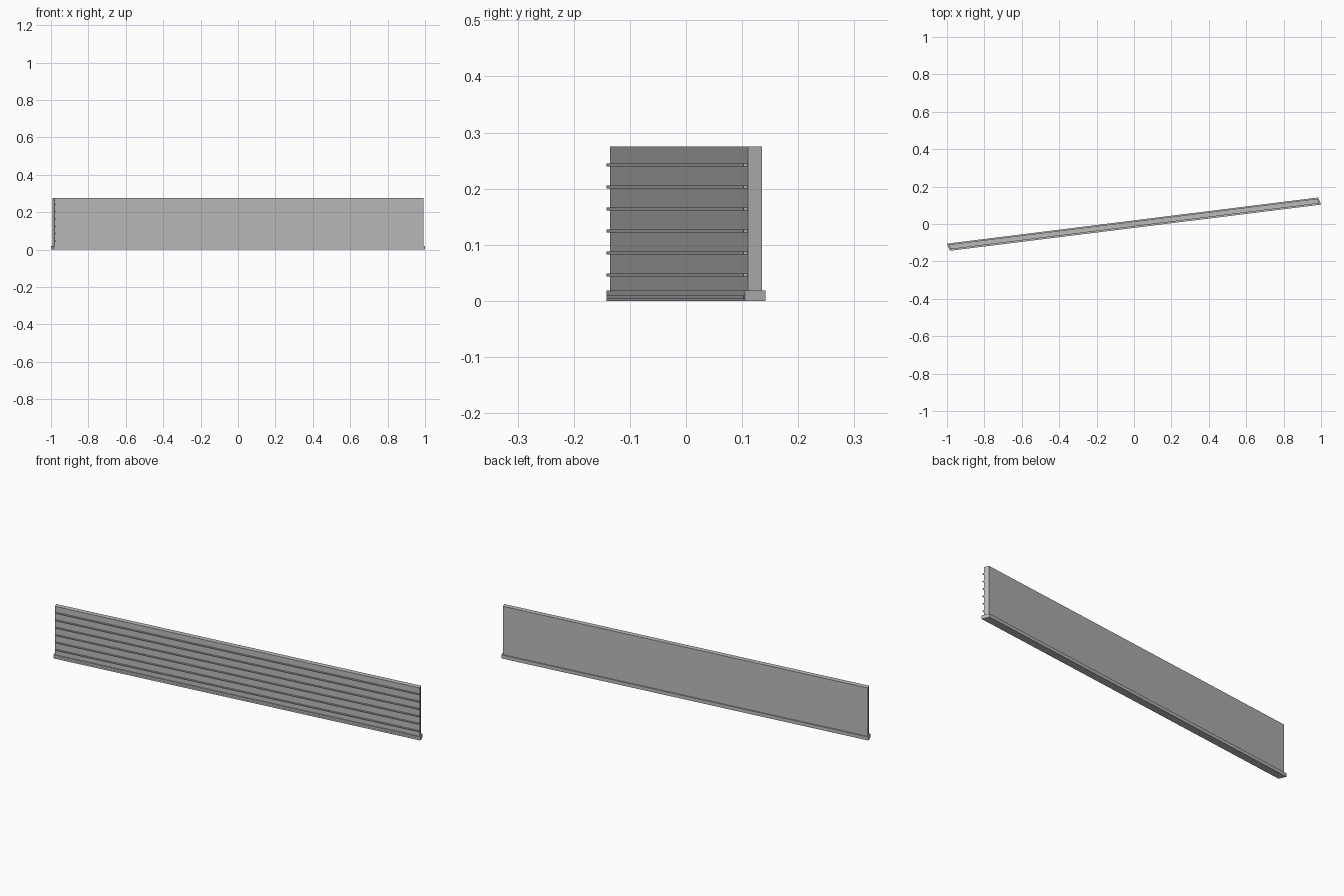
import bpy
import bmesh

cube = bpy.data.objects.get("Cube")
if cube:
    bpy.data.objects.remove(cube, do_unlink=True)

grey = bpy.data.materials.new("plain grey")
grey.use_nodes = True
colour = (0.5, 0.5, 0.5, 1)
grey.diffuse_color = colour
grey.node_tree.nodes["Principled BSDF"].inputs["Base Color"].default_value = colour

SLOPE = 0.1244    # direction of the wall in plan
MITRE = 0.41      # slant of the cut ends in plan
PITCH = 0.0393    # height of one board
COUNT = 7


def plan_corner(offset, side, reach):
    """Where a line parallel to the wall meets the mitred end plane."""
    x = (side * reach - MITRE * offset) / (1 + MITRE * SLOPE)
    return x, SLOPE * x + offset


def mitred_bar(name, front, back, bottom, top, reach):
    """Long bar with slanted ends, extruded upward from its plan."""
    bm = bmesh.new()
    plan = [plan_corner(front, -1, reach), plan_corner(front, 1, reach),
            plan_corner(back, 1, reach), plan_corner(back, -1, reach)]
    face = bm.faces.new([bm.verts.new((x, y, bottom)) for x, y in plan])
    raised = bmesh.ops.extrude_face_region(bm, geom=[face])
    verts = [v for v in raised["geom"] if isinstance(v, bmesh.types.BMVert)]
    bmesh.ops.translate(bm, verts=verts, vec=(0, 0, top - bottom))
    bmesh.ops.recalc_face_normals(bm, faces=bm.faces[:])
    mesh = bpy.data.meshes.new(name)
    bm.to_mesh(mesh)
    bm.free()
    mesh.materials.append(grey)
    obj = bpy.data.objects.new(name, mesh)
    bpy.context.collection.objects.link(obj)
    return obj


# Stacked wall boards, each with a thin lip along the front
for i in range(COUNT):
    z = i * PITCH
    mitred_bar(f"wall_board_{i + 1}", -0.0131, 0.0131, z, z + PITCH, 1.037)
    mitred_bar(f"front_lip_{i + 1}", -0.0207, -0.0131, z + 0.004, z + 0.0093, 1.034)

# Wider plinth along the foot
mitred_bar("base_plinth", -0.0194, 0.0194, 0, 0.0185, 1.043)
